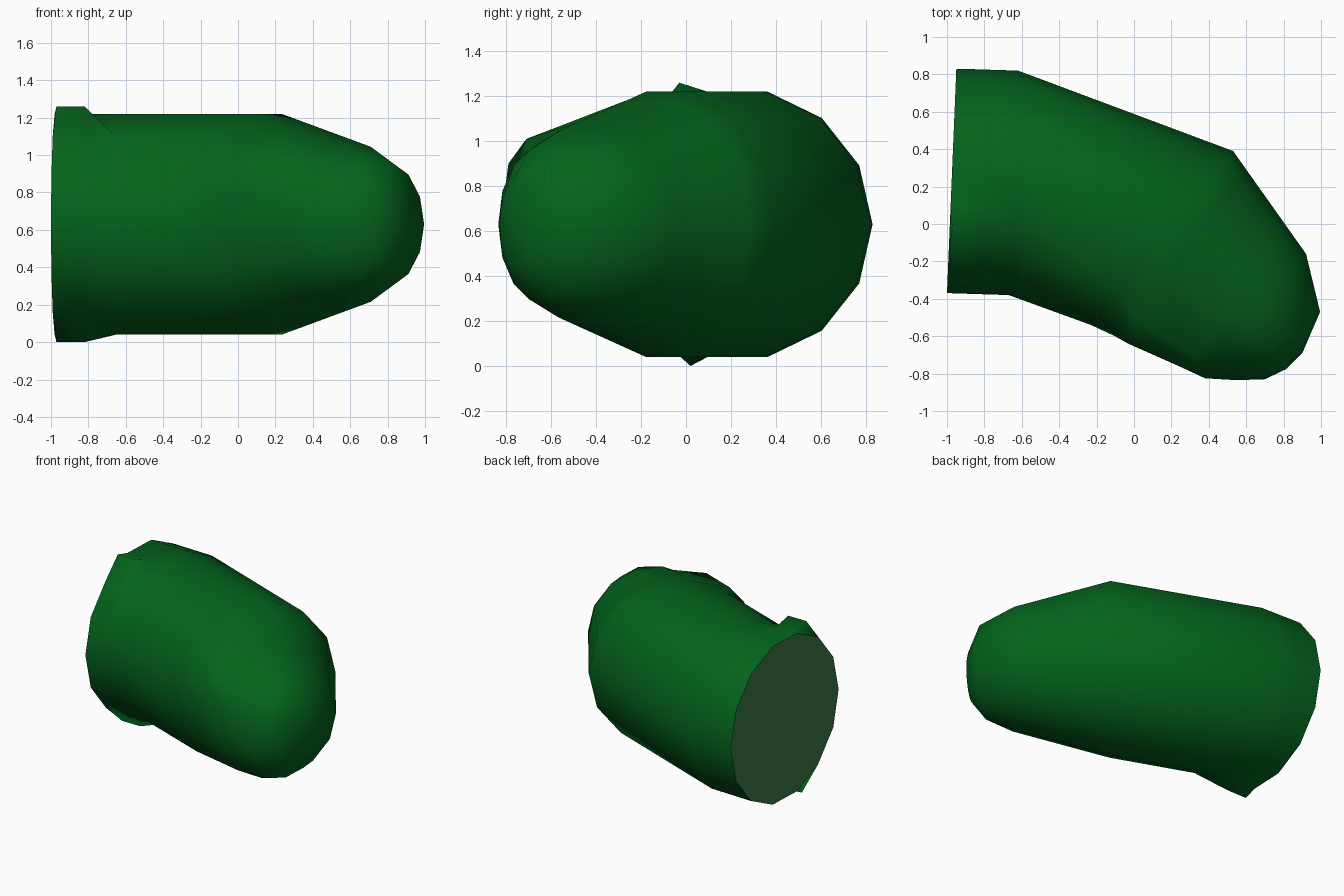
import bpy, bmesh, math
from mathutils import Vector

if "Cube" in bpy.data.objects:
    bpy.data.objects.remove(bpy.data.objects["Cube"])

SIDES = 14
MID = 0.63


def material(name, rgb):
    m = bpy.data.materials.new(name)
    m.diffuse_color = (*rgb, 1)
    m.use_nodes = True
    m.node_tree.nodes["Principled BSDF"].inputs["Base Color"].default_value = m.diffuse_color
    return m


def ring(back, front, h):
    """Elliptical section spanning two plan points, with half height h."""
    a, b = Vector(back), Vector(front)
    pts = []
    for i in range(SIDES):
        t = 2 * math.pi * i / SIDES
        p = (a + b) / 2 + (a - b) / 2 * math.cos(t)
        pts.append(Vector((p.x, p.y, MID + h * math.sin(t))))
    return pts


def finish(bm, name, mat):
    for f in bm.faces:
        f.smooth = True
    me = bpy.data.meshes.new(name)
    bm.to_mesh(me)
    bm.free()
    me.materials.append(mat)
    ob = bpy.data.objects.new(name, me)
    bpy.context.collection.objects.link(ob)


# Sections along the bent sleeve, from the cut end to the tip
sections = [
    ring((-0.95, 0.83), (-1.00, -0.37), 0.605),
    ring((-0.93, 0.83), (-0.98, -0.37), 0.605),
    ring((-0.78, 0.825), (-0.83, -0.375), 0.605),
    ring((-0.62, 0.82), (-0.67, -0.38), 0.605),
    ring((0.53, 0.39), (-0.23, -0.54), 0.605),
    ring((0.92, -0.16), (0.38, -0.825), 0.425),
    ring((0.995, -0.47), (0.55, -0.835), 0.34),
    ring((0.90, -0.69), (0.70, -0.83), 0.19),
]
# Small raised folds above and below the cut end
for s in sections[1:3]:
    s[5].y, s[5].z = -0.03, 1.26
    s[9].y, s[9].z = 0.02, 0.0

# Crease bulging from the upper front side of the bend
fold_a = [p.lerp(q, 0.2) for p, q in zip(sections[4], sections[5])]
fold_b = [p.lerp(q, 0.8) for p, q in zip(sections[4], sections[5])]
fold_a[6] = Vector((-0.03, -0.64, 0.92))
fold_a[5] = Vector((0.00, -0.51, 1.07))
fold_b[6] = Vector((0.31, -0.79, 0.90))
fold_b[5] = Vector((0.33, -0.71, 1.01))
sections[5:5] = [fold_a, fold_b]

# Sleeve with closed, rounded tip
bm = bmesh.new()
rows = [[bm.verts.new(p) for p in s] for s in sections]
for r, q in zip(rows, rows[1:]):
    for i in range(SIDES):
        j = (i + 1) % SIDES
        bm.faces.new((r[i], r[j], q[j], q[i]))
tip = bm.verts.new((0.815, -0.775, MID))
for i in range(SIDES):
    bm.faces.new((rows[-1][i], rows[-1][(i + 1) % SIDES], tip))
bmesh.ops.recalc_face_normals(bm, faces=bm.faces)
finish(bm, "sleeve", material("green", (0.001, 0.125, 0.012)))

# Flat paler disc closing the cut end
bm = bmesh.new()
face = bm.faces.new([bm.verts.new(p) for p in sections[0]])
face.normal_update()
if face.normal.x > 0:
    face.normal_flip()
finish(bm, "end_cap", material("pale_green", (0.045, 0.19, 0.06)))
